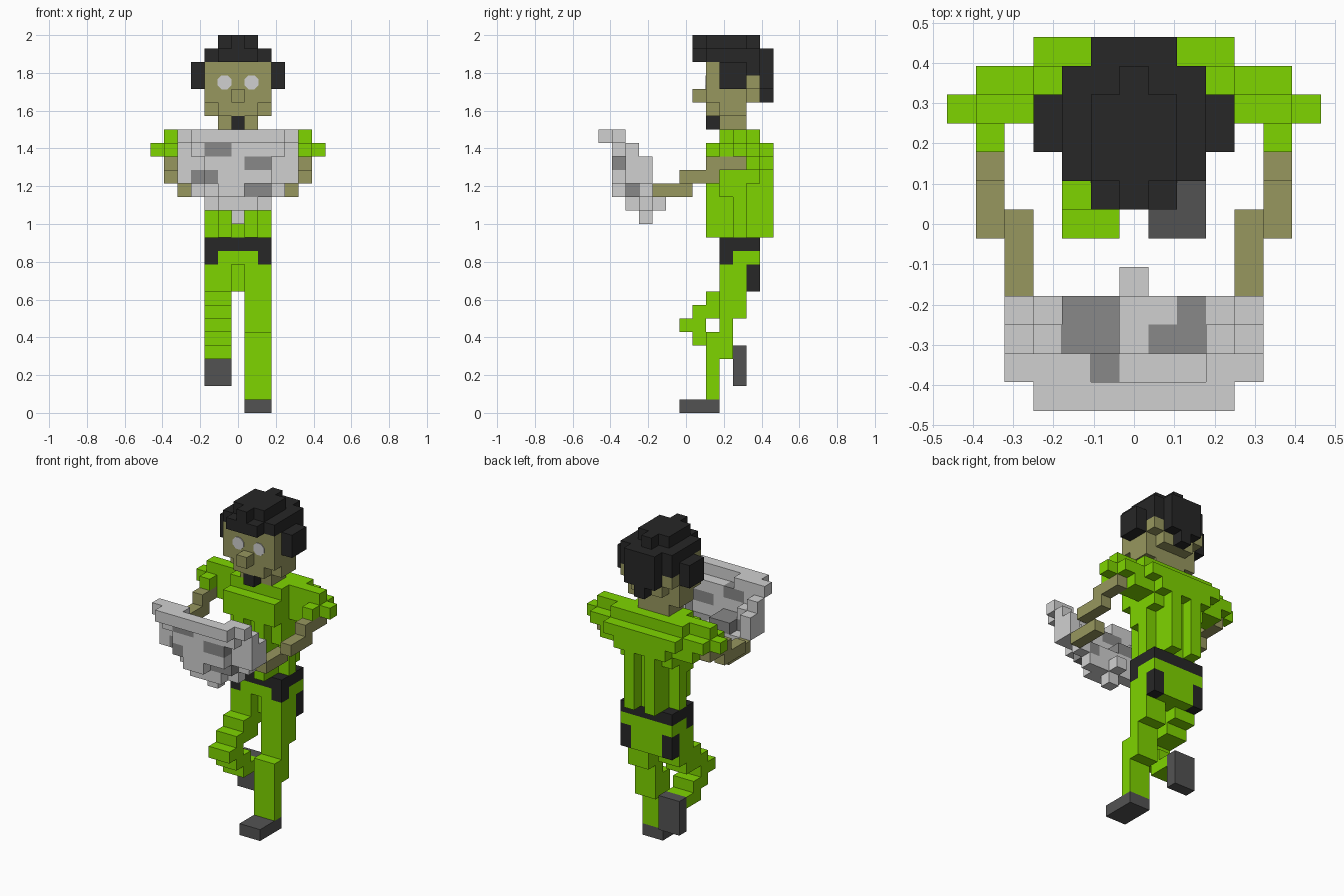
import bpy, bmesh, math
from mathutils import Vector

if "Cube" in bpy.data.objects:
    bpy.data.objects.remove(bpy.data.objects["Cube"], do_unlink=True)

UNIT = 2 / 28
COLOURS = {
    "green_cloth": (0.21, 0.66, 0.0),
    "skin": (0.31, 0.31, 0.114),
    "black": (0.02, 0.02, 0.02),
    "shoe_grey": (0.086, 0.086, 0.086),
    "light_grey": (0.63, 0.63, 0.63),
    "patch_grey": (0.25, 0.25, 0.25),
}
NAMES = list(COLOURS)
materials = []
for name, rgb in COLOURS.items():
    mat = bpy.data.materials.new(name)
    mat.use_nodes = True
    mat.diffuse_color = (*rgb, 1)
    bsdf = mat.node_tree.nodes["Principled BSDF"]
    bsdf.inputs["Base Color"].default_value = (*rgb, 1)
    bsdf.inputs["Roughness"].default_value = 0.9
    materials.append(mat)

parts = {}


def span(value):
    low, high = value if isinstance(value, tuple) else (value, value)
    return range(low, high + 1)


def fill(part, colour, x, y, z, mirror=False):
    """Fill an inclusive range of cells; later calls repaint earlier ones."""
    cells = parts.setdefault(part, {})
    for i in span(x):
        for j in span(y):
            for k in span(z):
                cells[i, j, k] = colour
                if mirror:
                    cells[-i, j, k] = colour


def build(part, cells):
    """Turn the filled cells into one mesh made of their outer faces."""
    bm = bmesh.new()
    corners = {}

    def corner(p):
        key = tuple(round(c * 2) for c in p)
        if key not in corners:
            corners[key] = bm.verts.new((p + Vector((0, 0, 0.5))) * UNIT)
        return corners[key]

    for cell, colour in cells.items():
        for axis in range(3):
            for sign in (-1, 1):
                normal = Vector((0, 0, 0))
                normal[axis] = sign
                near = tuple(int(c + n) for c, n in zip(cell, normal))
                if near in cells:
                    continue
                u = Vector((0, 0, 0))
                u[(axis + 1) % 3] = 0.5
                w = normal.cross(u)
                mid = Vector(cell) + normal / 2
                ring = (mid - u - w, mid + u - w, mid + u + w, mid - u + w)
                face = bm.faces.new([corner(p) for p in ring])
                face.material_index = NAMES.index(colour)
    bmesh.ops.dissolve_limit(bm, angle_limit=math.radians(1), verts=bm.verts[:],
                             edges=bm.edges[:], delimit={"MATERIAL"})
    mesh = bpy.data.meshes.new(part)
    bm.to_mesh(mesh)
    bm.free()
    for mat in materials:
        mesh.materials.append(mat)
    bpy.context.collection.objects.link(bpy.data.objects.new(part, mesh))


# Standing leg
fill("left_leg", "shoe_grey", x=(1, 2), y=(0, 2), z=0)
fill("left_leg", "green_cloth", x=(1, 2), y=2, z=(1, 5))
fill("left_leg", "green_cloth", x=(1, 2), y=3, z=(4, 10))
fill("left_leg", "green_cloth", x=(1, 2), y=4, z=(7, 10))

# Raised leg, stepping forward to the knee and back to the shoe
fill("right_leg", "green_cloth", x=(-2, -1), y=(3, 4), z=(9, 10))
fill("right_leg", "green_cloth", x=(-2, -1), y=(2, 4), z=8)
fill("right_leg", "green_cloth", x=(-2, -1), y=(1, 3), z=7)
fill("right_leg", "green_cloth", x=(-2, -1), y=(0, 1), z=6)
fill("right_leg", "green_cloth", x=(-2, -1), y=(1, 2), z=5)
fill("right_leg", "green_cloth", x=(-2, -1), y=(2, 3), z=4)
fill("right_leg", "shoe_grey", x=(-2, -1), y=4, z=(2, 4))

# Hips with belt and pockets
fill("hips", "green_cloth", x=(-2, 2), y=(3, 5), z=11)
fill("hips", "black", x=(-2, 2), y=(3, 5), z=12)
fill("hips", "black", x=2, y=3, z=11, mirror=True)
fill("hips", "green_cloth", x=(-1, 1), y=5, z=(9, 10))
fill("hips", "green_cloth", x=0, y=4, z=(9, 10))
fill("hips", "black", x=2, y=5, z=(9, 10), mirror=True)

# Shirt: broad chest above a narrower waist with folds front and back
fill("shirt", "green_cloth", x=(-1, 1), y=(3, 5), z=(13, 20))
fill("shirt", "green_cloth", x=1, y=(2, 6), z=(13, 18), mirror=True)
fill("shirt", "green_cloth", x=2, y=4, z=(13, 16), mirror=True)
fill("shirt", "green_cloth", x=2, y=3, z=(16, 17), mirror=True)
fill("shirt", "green_cloth", x=2, y=(3, 5), z=(17, 20), mirror=True)
fill("shirt", "green_cloth", x=(-2, 2), y=2, z=(18, 19))
fill("shirt", "green_cloth", x=(-3, 3), y=6, z=19)
fill("shirt", "green_cloth", x=(-2, 2), y=6, z=18)

# Sleeves
fill("shirt", "green_cloth", x=3, y=(4, 5), z=20, mirror=True)
fill("shirt", "green_cloth", x=(4, 5), y=4, z=20, mirror=True)
fill("shirt", "green_cloth", x=(3, 5), y=(4, 5), z=19, mirror=True)
fill("shirt", "green_cloth", x=(3, 4), y=(4, 5), z=18, mirror=True)
fill("shirt", "green_cloth", x=5, y=3, z=19, mirror=True)
fill("shirt", "green_cloth", x=6, y=4, z=19, mirror=True)

# Bare forearms
for part, side in (("left_arm", 1), ("right_arm", -1)):
    fill(part, "skin", x=side * 5, y=(2, 4), z=18)
    fill(part, "skin", x=side * 5, y=(0, 2), z=17)
    fill(part, "skin", x=side * 4, y=(-2, 0), z=16)

# Neck, head, nose and chin beard
fill("head", "skin", x=(-1, 1), y=(3, 4), z=21)
fill("head", "skin", x=(-2, 2), y=(3, 4), z=22)
fill("head", "skin", x=(-1, 1), y=2, z=22)
fill("head", "skin", x=(-2, 2), y=(2, 4), z=(23, 25))
fill("head", "skin", x=(-1, 1), y=5, z=23)
fill("head", "skin", x=(-2, 2), y=5, z=24)
fill("head", "skin", x=0, y=1, z=23)
fill("head", "black", x=0, y=2, z=21)
fill("head", "black", x=(-2, 2), y=5, z=25)

# Hair
fill("hair", "black", x=(-2, 2), y=(2, 5), z=26)
fill("hair", "black", x=(-1, 1), y=1, z=26)
fill("hair", "black", x=(-1, 1), y=(2, 4), z=27)
fill("hair", "black", x=0, y=(1, 5), z=27)
fill("hair", "black", x=(-1, 1), y=6, z=(24, 26))
fill("hair", "black", x=0, y=6, z=23)
fill("hair", "black", x=3, y=(3, 4), z=(24, 25), mirror=True)

# Curved sheet held in both hands
fill("sheet", "light_grey", x=(-3, 3), y=-6, z=20)
fill("sheet", "light_grey", x=(3, 4), y=-5, z=20, mirror=True)
fill("sheet", "light_grey", x=-2, y=-5, z=20)
fill("sheet", "light_grey", x=(-3, 3), y=-5, z=19)
fill("sheet", "light_grey", x=4, y=-4, z=19, mirror=True)
fill("sheet", "light_grey", x=(-2, 2), y=-5, z=(17, 18))
fill("sheet", "light_grey", x=3, y=-4, z=(17, 18), mirror=True)
fill("sheet", "light_grey", x=4, y=(-4, -3), z=(17, 18), mirror=True)
fill("sheet", "light_grey", x=(-1, 0), y=-5, z=16)
fill("sheet", "light_grey", x=(-2, 2), y=-4, z=16)
fill("sheet", "light_grey", x=(-3, 3), y=-3, z=16)
fill("sheet", "light_grey", x=(-1, 1), y=-4, z=15)
fill("sheet", "light_grey", x=(-2, 2), y=-3, z=15)
fill("sheet", "light_grey", x=0, y=-2, z=15)
fill("sheet", "light_grey", x=0, y=-3, z=14)

# Darker patches on the sheet
fill("sheet", "patch_grey", x=(-2, -1), y=-5, z=19)
fill("sheet", "patch_grey", x=(1, 2), y=-5, z=18)
fill("sheet", "patch_grey", x=-2, y=-5, z=17)
fill("sheet", "patch_grey", x=-3, y=-4, z=17)
fill("sheet", "patch_grey", x=(-2, -1), y=(-4, -3), z=17)
fill("sheet", "patch_grey", x=(1, 2), y=-4, z=16)
fill("sheet", "patch_grey", x=2, y=-3, z=16)

for part, cells in parts.items():
    build(part, cells)

# Eyes as thin eight-sided plates
for name, side in (("left_eye", 1), ("right_eye", -1)):
    bpy.ops.mesh.primitive_cylinder_add(
        vertices=8, radius=0.04, depth=0.006,
        location=(side * UNIT, 1.5 * UNIT - 0.002, 24.5 * UNIT),
        rotation=(math.pi / 2, math.pi / 8, 0))
    eye = bpy.context.object
    eye.name = name
    eye.data.materials.append(materials[NAMES.index("light_grey")])
